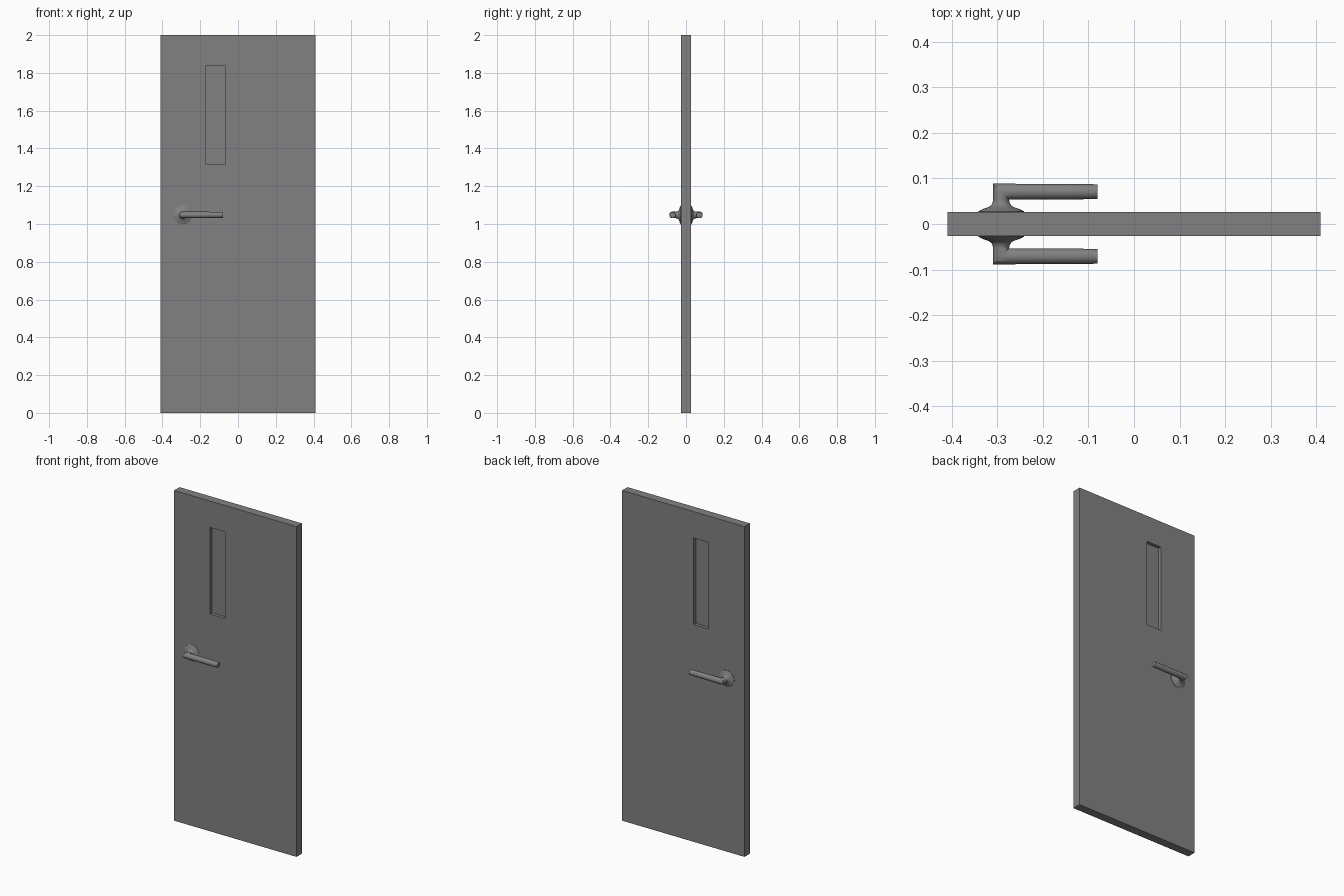
import bpy, bmesh, math
from mathutils import Vector

cube = bpy.data.objects.get("Cube")
if cube:
    bpy.data.objects.remove(cube, do_unlink=True)

grey = bpy.data.materials.new("mid grey")
grey.use_nodes = True
color = (0.22, 0.22, 0.22, 1)
grey.diffuse_color = color
grey.node_tree.nodes["Principled BSDF"].inputs["Base Color"].default_value = color

HALF = 0.026            # half the door thickness
HX, HZ = -0.292, 1.048  # handle axis
SEG = 24


def finish(name, bm, smooth):
    bmesh.ops.recalc_face_normals(bm, faces=bm.faces)
    mesh = bpy.data.meshes.new(name)
    bm.to_mesh(mesh)
    bm.free()
    mesh.materials.append(grey)
    ob = bpy.data.objects.new(name, mesh)
    bpy.context.collection.objects.link(ob)
    if smooth:
        bpy.ops.object.select_all(action='DESELECT')
        ob.select_set(True)
        bpy.context.view_layer.objects.active = ob
        bpy.ops.object.shade_smooth_by_angle(angle=math.radians(40))
    return ob


def loft(name, rings):
    """Bridge successive rings of points and cap both ends."""
    bm = bmesh.new()
    loops = [[bm.verts.new(p) for p in ring] for ring in rings]
    for a, b in zip(loops, loops[1:]):
        for i in range(SEG):
            j = (i + 1) % SEG
            bm.faces.new((a[i], a[j], b[j], b[i]))
    bm.faces.new(loops[0])
    bm.faces.new(loops[-1])
    return finish(name, bm, True)


# Door slab with a narrow window recessed into both faces
x0, x1, z0, z1 = -0.17, -0.07, 1.315, 1.84
bm = bmesh.new()
bmesh.ops.create_cube(bm, size=1)
bmesh.ops.scale(bm, vec=(0.82, 2 * HALF, 2), verts=bm.verts)
bmesh.ops.translate(bm, vec=(0, 0, 1), verts=bm.verts)
for co, no in (((x0, 0, 0), (1, 0, 0)), ((x1, 0, 0), (1, 0, 0)),
               ((0, 0, z0), (0, 0, 1)), ((0, 0, z1), (0, 0, 1))):
    bmesh.ops.bisect_plane(bm, geom=bm.verts[:] + bm.edges[:] + bm.faces[:],
                           plane_co=co, plane_no=no)
panes = []
for f in bm.faces:
    c = f.calc_center_median()
    if abs(f.normal.y) > 0.9 and x0 < c.x < x1 and z0 < c.z < z1:
        panes.append(f)
bmesh.ops.inset_individual(bm, faces=panes, thickness=0, depth=-0.02)
finish("door_slab", bm, False)

# Lever handles, one on each face
turns = [(math.cos(t), math.sin(t))
         for t in (2 * math.pi * i / SEG for i in range(SEG))]
ROSETTE = [(0.050, 0.020), (0.050, 0.028), (0.040, 0.033), (0.028, 0.037),
           (0.022, 0.041), (0.019, 0.046), (0.018, 0.052)]
R, REACH = 0.0175, 0.071   # lever radius and distance of its axis from centre
LEVER = [(-0.27, R), (-0.09, 0.0165), (-0.08, 0.0155)]

for side, s in (("front", -1), ("back", 1)):
    loft(side + "_rosette",
         [[Vector((HX + r * c, s * y, HZ + r * n)) for c, n in turns]
          for r, y in ROSETTE])
    # Straight neck, mitred corner, then the tapered grip
    neck = [(HX + R * c, s * 0.04, HZ + R * n) for c, n in turns]
    corner = [(HX + R * c, s * (REACH - R * c), HZ + R * n) for c, n in turns]
    grip = [[(x, s * (REACH - r * c), HZ + r * n) for c, n in turns]
            for x, r in LEVER]
    loft(side + "_lever", [neck, corner] + grip)
